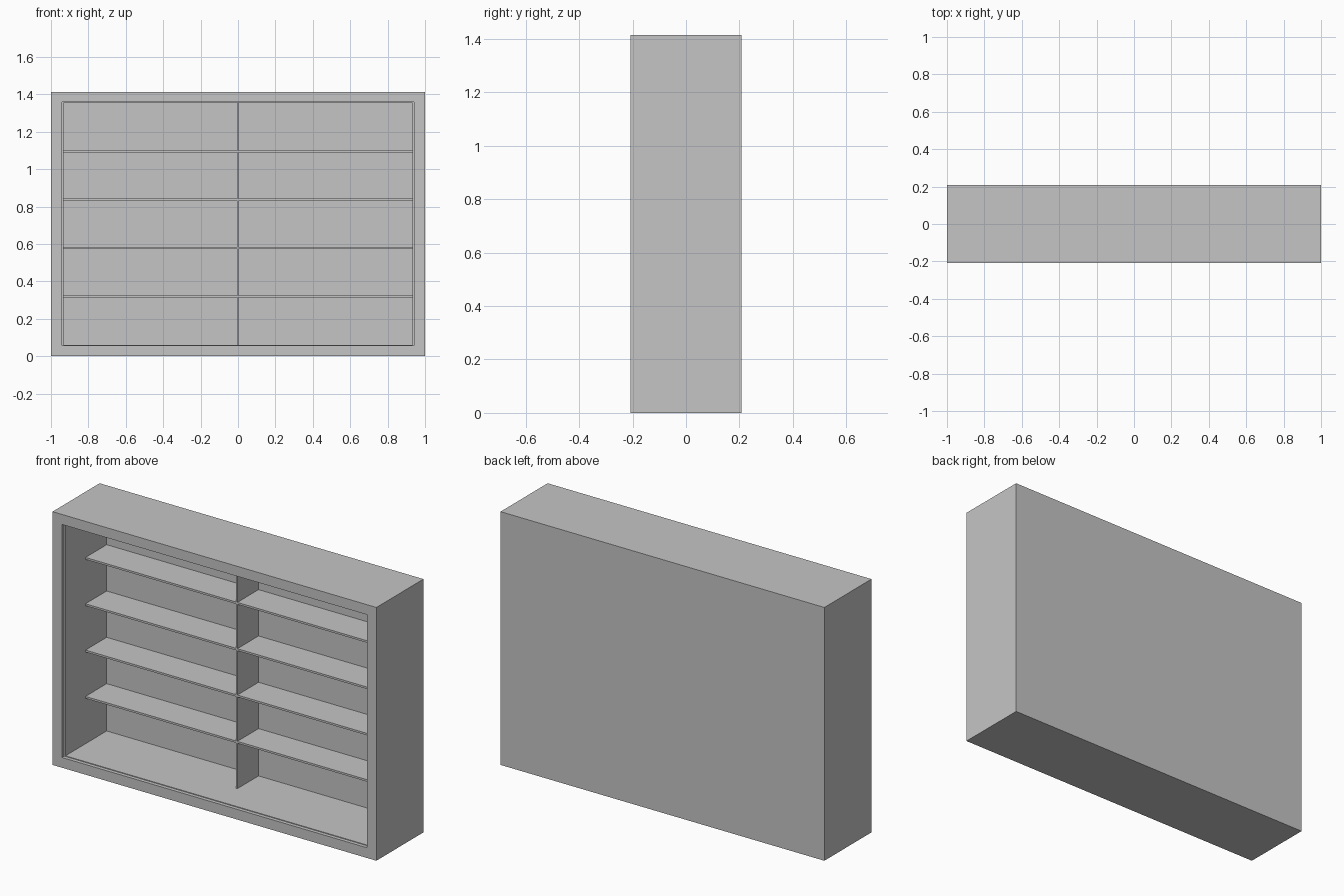
import bpy
import bmesh

# Remove the default cube
cube = bpy.data.objects.get("Cube")
if cube:
    bpy.data.objects.remove(cube, do_unlink=True)

WIDTH, HEIGHT = 2.0, 1.414
FRONT, BACK = -0.2075, 0.2075
INNER_X, FLOOR, CEILING = 0.934, 0.061, 1.354
REBATE_X, REBATE_LOW, REBATE_HIGH = 0.942, 0.057, 1.358
REBATE_Y = FRONT + 0.02
PANEL_Y = 0.1755           # inner face of the back panel
SHELF_FRONT = -0.011
SHELF_THICK, DIVIDER_THICK = 0.011, 0.008
BAYS = 5

# One flat grey for the whole cabinet
grey = bpy.data.materials.new("light grey")
grey.use_nodes = True
colour = (0.56, 0.56, 0.56, 1.0)
grey.diffuse_color = colour
grey.node_tree.nodes["Principled BSDF"].inputs["Base Color"].default_value = colour


def finish(name, bm):
    bmesh.ops.recalc_face_normals(bm, faces=bm.faces[:])
    mesh = bpy.data.meshes.new(name)
    bm.to_mesh(mesh)
    bm.free()
    mesh.materials.append(grey)
    obj = bpy.data.objects.new(name, mesh)
    bpy.context.collection.objects.link(obj)
    return obj


def box(name, low, high):
    bm = bmesh.new()
    bmesh.ops.create_cube(bm, size=1)
    for v in bm.verts:
        v.co = [lo + (c + 0.5) * (hi - lo) for c, lo, hi in zip(v.co, low, high)]
    return finish(name, bm)


# Case: one solid shell stepping from the back, round the frame, into the cavity
bm = bmesh.new()
rings = []
for half, low, high, y in (
    (WIDTH / 2, 0, HEIGHT, BACK),
    (WIDTH / 2, 0, HEIGHT, FRONT),
    (REBATE_X, REBATE_LOW, REBATE_HIGH, FRONT),
    (REBATE_X, REBATE_LOW, REBATE_HIGH, REBATE_Y),
    (INNER_X, FLOOR, CEILING, REBATE_Y),
    (INNER_X, FLOOR, CEILING, PANEL_Y),
):
    corners = ((-half, low), (half, low), (half, high), (-half, high))
    rings.append([bm.verts.new((x, y, z)) for x, z in corners])
for a, b in zip(rings, rings[1:]):
    for i in range(4):
        j = (i + 1) % 4
        bm.faces.new((a[i], a[j], b[j], b[i]))
bm.faces.new(rings[0])
bm.faces.new(rings[-1])
finish("cabinet_case", bm)

# Central upright, flush with the shelf fronts
half_div = DIVIDER_THICK / 2
box("center_divider", (-half_div, SHELF_FRONT, FLOOR), (half_div, PANEL_Y, CEILING))

# Evenly spaced shelves on each side of the divider
for level in range(1, BAYS):
    z = FLOOR + (CEILING - FLOOR) * level / BAYS
    low_z, high_z = z - SHELF_THICK / 2, z + SHELF_THICK / 2
    for side, x0, x1 in (("right", -INNER_X, -half_div), ("left", half_div, INNER_X)):
        box(f"{side}_shelf_{level}", (x0, SHELF_FRONT, low_z), (x1, PANEL_Y, high_z))
